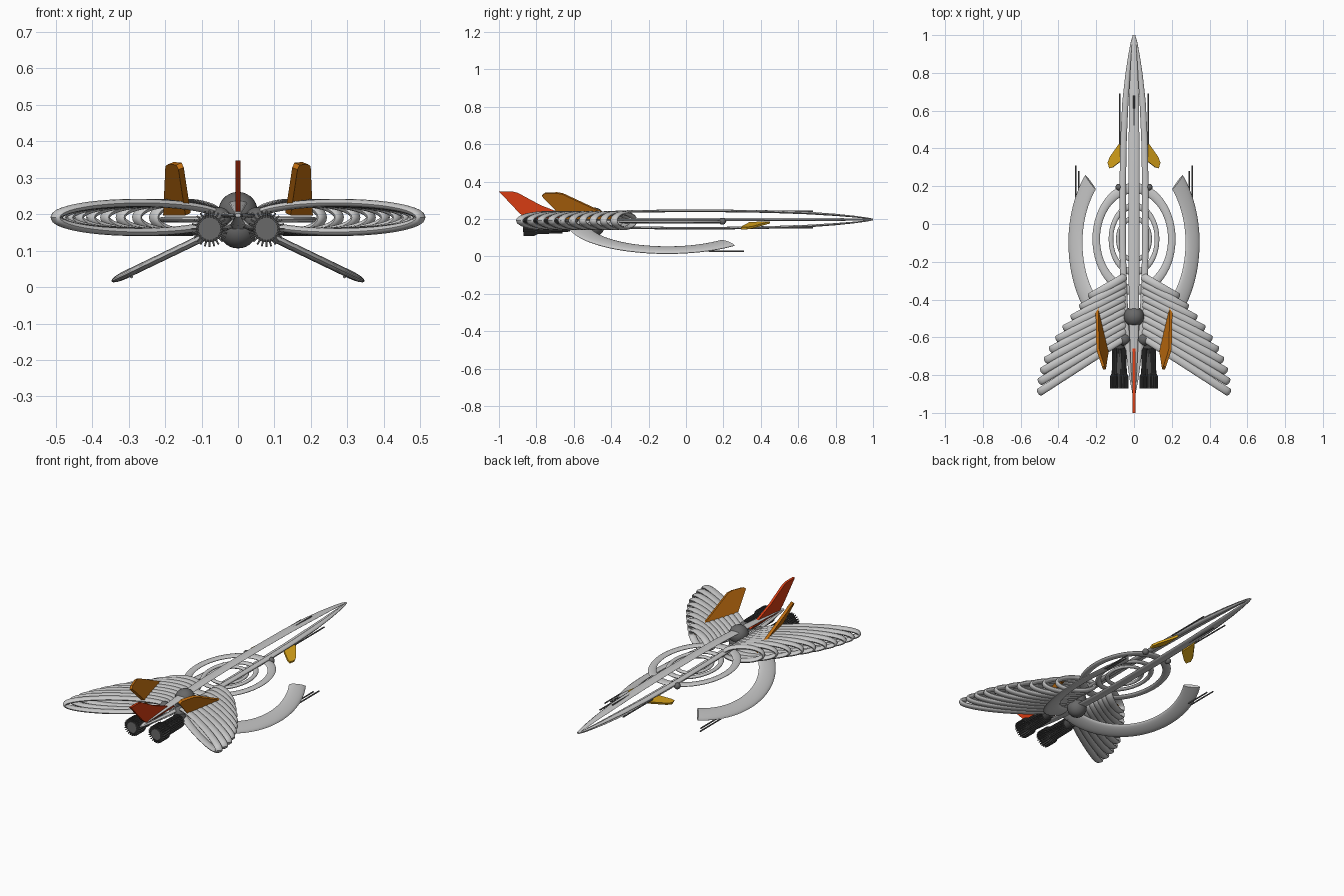
import bpy, bmesh, math
from mathutils import Vector as V

if "Cube" in bpy.data.objects:
    bpy.data.objects.remove(bpy.data.objects["Cube"])

def mat(name, r, g, b):
    m = bpy.data.materials.new(name)
    m.diffuse_color = (r, g, b, 1)
    m.use_nodes = True
    m.node_tree.nodes["Principled BSDF"].inputs["Base Color"].default_value = m.diffuse_color
    return m

LIGHT = mat("light_grey", 0.58, 0.58, 0.58)
DARK = mat("dark_grey", 0.14, 0.14, 0.14)
ENGINE = mat("engine_grey", 0.07, 0.07, 0.07)
RED = mat("red", 0.68, 0.045, 0.006)
ORANGE = mat("orange", 0.55, 0.16, 0.005)
YELLOW = mat("yellow", 0.68, 0.36, 0.01)

def finish(name, bm, m, angle=40):
    bmesh.ops.recalc_face_normals(bm, faces=bm.faces)
    me = bpy.data.meshes.new(name)
    bm.to_mesh(me)
    bm.free()
    me.materials.append(m)
    ob = bpy.data.objects.new(name, me)
    bpy.context.collection.objects.link(ob)
    bpy.ops.object.select_all(action='DESELECT')
    ob.select_set(True)
    bpy.context.view_layer.objects.active = ob
    bpy.ops.object.shade_smooth_by_angle(angle=math.radians(angle))
    return ob

def sweep(name, stations, m, closed=False, n=12):
    """Sweep an ellipse; each station is (centre, half_axis_a, half_axis_b)."""
    bm = bmesh.new()
    loops = []
    for c, a, b in stations:
        loops.append([bm.verts.new(c + a * math.cos(k * math.tau / n) + b * math.sin(k * math.tau / n))
                      for k in range(n)])
    pairs = list(zip(loops, loops[1:])) + ([(loops[-1], loops[0])] if closed else [])
    for p, q in pairs:
        for k in range(n):
            bm.faces.new((p[k], p[(k + 1) % n], q[(k + 1) % n], q[k]))
    if not closed:
        bm.faces.new(loops[0])
        bm.faces.new(loops[-1])
    return finish(name, bm, m)

def rod(name, x, z, y0, y1, r, m, r1=None, n=12):
    r1 = r if r1 is None else r1
    return sweep(name, [(V((x, y, z)), V((q, 0, 0)), V((0, 0, q))) for y, q in ((y0, r), (y1, r1))], m, n=n)

def ball(name, x, y, z, r, m):
    bm = bmesh.new()
    bmesh.ops.create_uvsphere(bm, u_segments=24, v_segments=14, radius=r)
    bmesh.ops.translate(bm, verts=bm.verts, vec=(x, y, z))
    return finish(name, bm, m)

def plate(name, pts, thick, m):
    """Thick plate from an outline, centred on its own plane."""
    pts = [V(p) for p in pts]
    nrm = (pts[1] - pts[0]).cross(pts[-1] - pts[0]).normalized() * thick / 2
    bm = bmesh.new()
    a = [bm.verts.new(p + nrm) for p in pts]
    b = [bm.verts.new(p - nrm) for p in pts]
    bm.faces.new(a)
    bm.faces.new(b[::-1])
    for i in range(len(pts)):
        j = (i + 1) % len(pts)
        bm.faces.new((a[i], a[j], b[j], b[i]))
    return finish(name, bm, m, 20)

# Fuselage: four rails bowing out from nose to tail
profile = [(1.0, 0.04), (0.97, 0.16), (0.9, 0.34), (0.8, 0.54), (0.65, 0.76), (0.45, 0.92), (0.2, 1.0),
           (-0.1, 1.0), (-0.3, 0.94), (-0.5, 0.75), (-0.7, 0.48), (-0.82, 0.26), (-0.9, 0.06)]
for name, dx, dz, w, h in (("top_rail", 0, 0.046, 0.028, 0.007), ("bottom_rail", 0, -0.046, 0.028, 0.007),
                           ("right_rail", 0.06, 0, 0.017, 0.009), ("left_rail", -0.06, 0, 0.017, 0.009)):
    sweep(name, [(V((dx * s, y, 0.197 + dz * s)), V((w * min(1, 0.2 + s), 0, 0)), V((0, 0, h * min(1, 0.3 + s))))
                 for y, s in profile], LIGHT)

# Flat oval rings around the fuselage
for i, (rx, ry) in enumerate(((0.2, 0.27), (0.122, 0.175), (0.085, 0.11))):
    st = []
    for k in range(56):
        t = k * math.tau / 56
        d = V((rx * math.cos(t), ry * math.sin(t), 0))
        st.append((V((0, -0.08, 0.185)) + d, d * (0.1 if i < 2 else 0.12), V((0, 0, 0.008))))
    sweep(f"body_ring_{i}", st, LIGHT, closed=True)

# Central joints and tail joints
ball("upper_core", 0, -0.49, 0.207, 0.054, DARK)
ball("lower_core", 0, -0.49, 0.16, 0.054, DARK)

# Tail fin
plate("tail_fin", [(0, -0.59, 0.2), (0, -0.78, 0.275), (0, -0.9, 0.34), (0, -0.93, 0.347),
                   (0, -1.0, 0.347), (0, -0.89, 0.23), (0, -0.85, 0.2)], 0.014, RED)

# Rods on the centre line of the nose
rod("top_nose_rod", 0, 0.24, 0.44, 0.68, 0.004, DARK)
rod("bottom_nose_rod", 0, 0.152, 0.44, 0.68, 0.004, DARK)

for side, s in (("right", 1), ("left", -1)):
    # Wing: nested upright oval rings, swept back
    count = 10
    for i in range(count):
        f = i / (count - 1)
        p = V((s * 0.05, -0.28 - 0.32 * f, 0.191))
        q = V((s * (0.23 + 0.27 * math.sin(f * math.pi / 2)), -0.385 - 0.505 * f, 0.191))
        c, d = (p + q) / 2, (q - p) / 2
        u = d.normalized()
        side_axis = u.cross(V((0, 0, 1))) * 0.021
        h = 0.04
        st = []
        for k in range(40):
            t = k * math.tau / 40
            nrm = (u * math.cos(t) * h + V((0, 0, 1)) * math.sin(t) * d.length).normalized()
            st.append((c + d * math.cos(t) + V((0, 0, h * math.sin(t))), side_axis, nrm * 0.011))
        sweep(f"{side}_wing_ring_{i}", st, LIGHT, closed=True)

    # Lower curved arm lying in a drooping plane
    st = []
    for k in range(41):
        t = math.radians(-90 + 132 * k / 40)
        x, y = 0.31 * math.cos(t), 0.48 * math.sin(t)
        d = V((s * x, y, -0.48 * x))
        st.append((V((0, -0.1, 0.182)) + d, d * 0.12, V((s * 0.43, 0, 0.9)) * 0.011))
    sweep(f"{side}_lower_arm", st, LIGHT, n=16)

    # Guns on the arm and beside the nose
    rod(f"{side}_arm_gun_outer", s * 0.309, 0.026, 0.12, 0.31, 0.004, DARK)
    rod(f"{side}_arm_gun_inner", s * 0.292, 0.028, 0.12, 0.28, 0.004, DARK)
    rod(f"{side}_nose_gun", s * 0.076, 0.193, 0.42, 0.69, 0.004, DARK)
    ball(f"{side}_ring_joint", s * 0.08, 0.195, 0.187, 0.018, DARK)
    ball(f"{side}_engine_joint", s * 0.052, -0.61, 0.185, 0.034, DARK)

    # Engine: core, wide nozzle and radial cooling blades
    ex, ez = s * 0.078, 0.16
    rod(f"{side}_engine_core", ex, ez, -0.865, -0.62, 0.037, ENGINE, 0.028, 24)
    rod(f"{side}_engine_outlet", ex, ez, -0.872, -0.86, 0.031, DARK, n=24)
    for k in range(24):
        t = k * math.tau / 24
        o = V((math.cos(t), 0, math.sin(t)))
        base = V((ex, 0, ez))
        plate(f"{side}_engine_blade_{k}", [base + o * r + V((0, y, 0)) for r, y in
              ((0.025, -0.87), (0.05, -0.87), (0.05, -0.81), (0.04, -0.79), (0.038, -0.66), (0.025, -0.66))],
              0.005, ENGINE)

    # Upright stabiliser, toed out toward the nose
    plate(f"{side}_stabiliser", [(s * 0.198, -0.37, 0.2), (s * 0.192, -0.66, 0.335), (s * 0.184, -0.69, 0.34),
                                 (s * 0.162, -0.755, 0.338), (s * 0.156, -0.77, 0.325), (s * 0.137, -0.65, 0.2)],
          0.016, ORANGE)

    # Small drooping foreplane
    plate(f"{side}_foreplane", [(s * 0.06, 0.45, 0.182), (s * 0.127, 0.355, 0.155), (s * 0.138, 0.325, 0.15),
                                (s * 0.13, 0.295, 0.15), (s * 0.112, 0.3, 0.156), (s * 0.06, 0.34, 0.178)],
          0.012, YELLOW)
